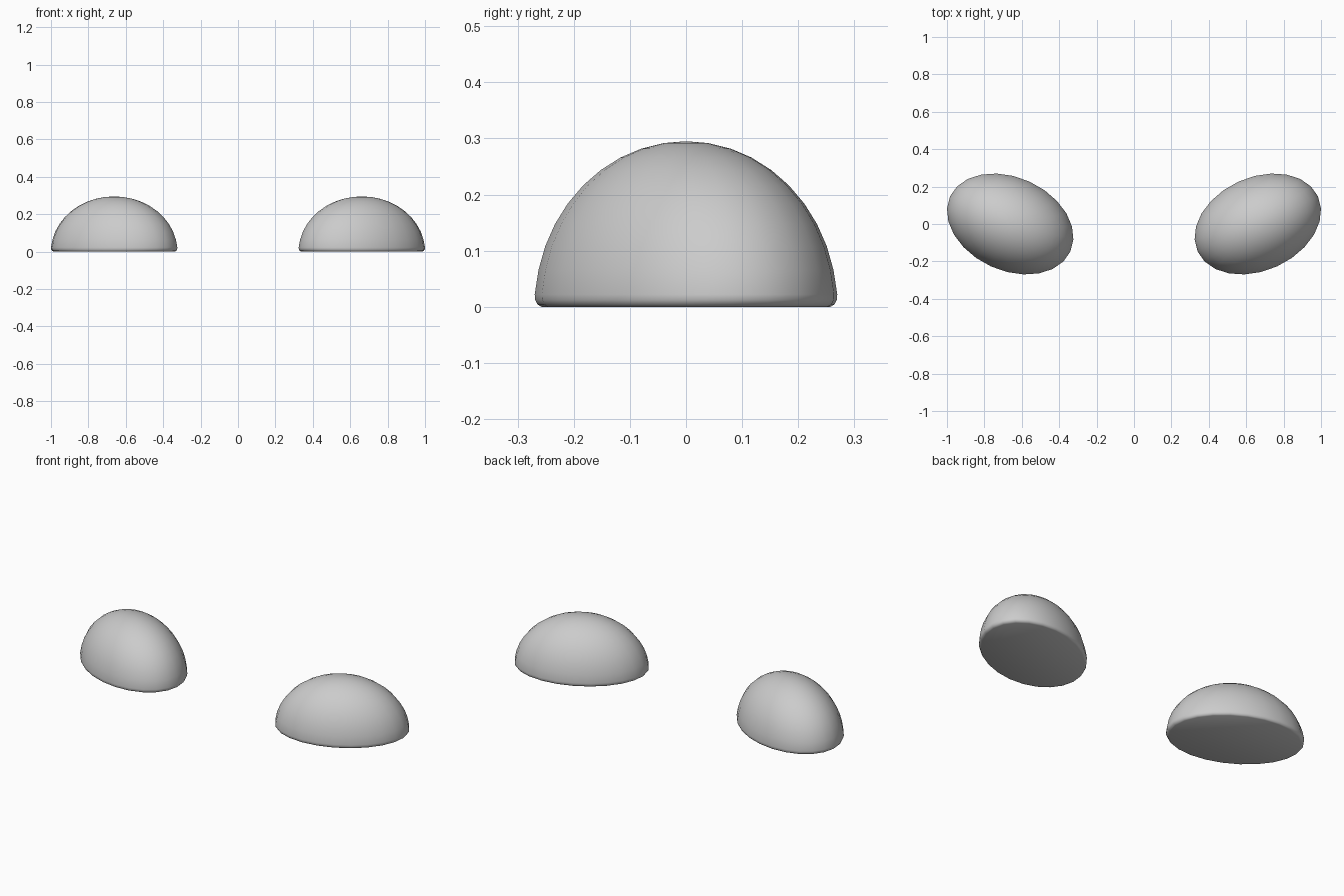
import bpy, bmesh, math
from mathutils import Matrix

if "Cube" in bpy.data.objects:
    bpy.data.objects.remove(bpy.data.objects["Cube"])

SEGS, RINGS = 24, 10
A, B, H = 0.354, 0.249, 0.295      # half length, half width, height
X, TILT = 0.662, math.radians(24.5)


def half_dome(name, side):
    # profile: (relative radius, z) from rounded rim up to the crown
    profile = [(0.955, 0.0), (0.982, 0.004), (0.997, 0.012), (1.0, 0.022)]
    for i in range(1, RINGS):
        t = math.asin(0.022 / H) + (math.pi / 2 - math.asin(0.022 / H)) * i / RINGS
        profile.append((math.cos(t), H * math.sin(t)))
    bm = bmesh.new()
    rings = []
    for r, z in profile:
        rings.append([bm.verts.new((A * r * math.cos(2 * math.pi * k / SEGS),
                                    B * r * math.sin(2 * math.pi * k / SEGS), z))
                      for k in range(SEGS)])
    for lo, hi in zip(rings, rings[1:]):
        for k in range(SEGS):
            n = (k + 1) % SEGS
            bm.faces.new((lo[k], lo[n], hi[n], hi[k]))
    # flat base and crown
    bm.faces.new(rings[0][::-1])
    crown = bm.verts.new((0, 0, H))
    for k in range(SEGS):
        bm.faces.new((rings[-1][k], rings[-1][(k + 1) % SEGS], crown))
    bm.transform(Matrix.Rotation(side * TILT, 4, 'Z'))
    mesh = bpy.data.meshes.new(name)
    bm.to_mesh(mesh)
    bm.free()
    ob = bpy.data.objects.new(name, mesh)
    ob.location.x = side * X
    bpy.context.collection.objects.link(ob)
    bpy.ops.object.select_all(action='DESELECT')
    ob.select_set(True)
    bpy.context.view_layer.objects.active = ob
    bpy.ops.object.shade_smooth_by_angle(angle=math.radians(40))


# mirrored pair of oval domes, outer ends turned toward the back
half_dome("left_dome", -1)
half_dome("right_dome", 1)
